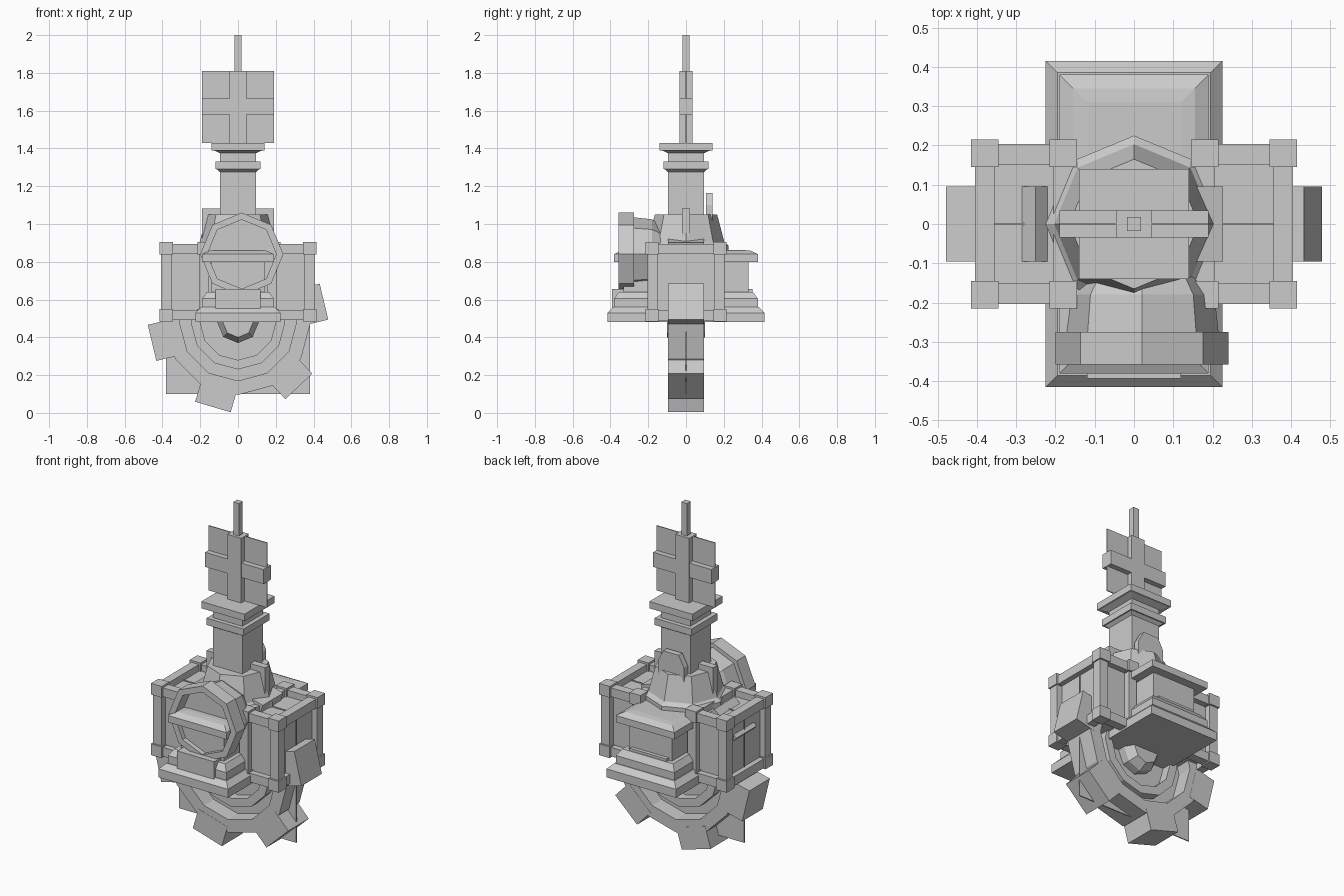
import bpy, bmesh, math
from mathutils import Vector, Matrix

if "Cube" in bpy.data.objects:
    bpy.data.objects.remove(bpy.data.objects["Cube"])

# ---------- helpers ----------
def finish(name, bm):
    bmesh.ops.recalc_face_normals(bm, faces=bm.faces)
    me = bpy.data.meshes.new(name)
    bm.to_mesh(me)
    bm.free()
    ob = bpy.data.objects.new(name, me)
    bpy.context.collection.objects.link(ob)
    return ob

def loft(name, rings, closed=False):
    """Skin a list of point loops; cap the ends, or join last to first."""
    bm = bmesh.new()
    vs = [[bm.verts.new(p) for p in r] for r in rings]
    n = len(vs[0])
    pairs = list(zip(vs, vs[1:])) + ([(vs[-1], vs[0])] if closed else [])
    for a, b in pairs:
        for i in range(n):
            j = (i + 1) % n
            bm.faces.new((a[i], a[j], b[j], b[i]))
    if not closed:
        bm.faces.new(vs[0])
        bm.faces.new(vs[-1])
    return finish(name, bm)

def rect_stack(name, levels, square=False):
    rings = []
    for lv in levels:
        hx, hy, z = (lv[0], lv[0], lv[1]) if square else lv
        rings.append([(-hx, -hy, z), (hx, -hy, z), (hx, hy, z), (-hx, hy, z)])
    return loft(name, rings)

def round_y(name, n, cx, cz, prof, closed=False, turn=0.0):
    """Turned polygon along y; prof = (radius, y)."""
    rings = [[(cx + r * math.cos(turn + k * math.tau / n), y,
               cz + r * math.sin(turn + k * math.tau / n)) for k in range(n)] for r, y in prof]
    return loft(name, rings, closed)

def box(name, lo, hi, mat=None):
    bm = bmesh.new()
    bmesh.ops.create_cube(bm, size=1)
    for v in bm.verts:
        v.co = Vector([lo[i] + (v.co[i] + 0.5) * (hi[i] - lo[i]) for i in range(3)])
    if mat:
        bm.transform(mat)
    return finish(name, bm)

def cbox(name, c, h):
    return box(name, [a - b for a, b in zip(c, h)], [a + b for a, b in zip(c, h)])

# ---------- spire: rod, cross and card ----------
box("spire_rod", (-.018, -.018, 1.80), (.018, .018, 2.0))
box("cross_upright", (-.045, -.035, 1.43), (.045, .035, 1.81))
box("cross_arm", (-.19, -.034, 1.58), (.19, .034, 1.665))
box("cross_card", (-.19, -.003, 1.43), (.19, .003, 1.81))

# ---------- column with two collars ----------
rect_stack("column", [(.095, 1.03), (.095, 1.275), (.113, 1.29), (.12, 1.29), (.12, 1.33),
                      (.095, 1.33), (.095, 1.375), (.128, 1.39), (.14, 1.39), (.14, 1.43)], True)

# ---------- octagonal column base ----------
loft("column_base", [[(r * math.cos(k * math.pi / 4), r * math.sin(k * math.pi / 4), z)
     for k in range(8)] for r, z in ((.225, .84), (.225, .885), (.203, .905), (.165, 1.05))])
box("base_fins", (-.19, -.02, .9), (.19, .02, 1.083))
arch = [(-.085, .9), (.085, .9), (.085, 1.10), (.05, 1.165), (-.05, 1.165), (-.085, 1.10)]
loft("back_arch", [[(x, y, z) for x, z in arch] for y in (.105, .14)])

# ---------- front-to-back hall ----------
rect_stack("hall", [(.225, .415, .48), (.225, .415, .53), (.195, .385, .56), (.19, .38, .56),
                    (.19, .38, .605), (.165, .355, .64), (.14, .33, .64), (.14, .33, .80),
                    (.19, .38, .80), (.19, .38, .84), (.155, .345, .858), (.12, .31, .862)])
box("front_step", (-.12, -.393, .55), (.12, -.30, .655))
box("back_step", (-.12, .30, .60), (.12, .352, .655))

# ---------- side-to-side hall: recessed panels, posts, beams, corner blocks ----------
box("cross_hall", (-.375, -.17, .525), (.375, .17, .855))
for s in (-1, 1):
    for x in (.18, .38):
        for t in (-1, 1):
            cbox("frame_post", (s * x, t * .178, .695), (.027, .027, .16))
            for z in (.517, .872):
                cbox("corner_block", (s * x, t * .18, z), (.035, .035, .033))
        for z in (.517, .867):
            cbox("end_beam", (s * x, 0, z), (.025, .15, .027))
    for t in (-1, 1):
        for z in (.517, .867):
            cbox("side_beam", (s * .28, t * .178, z), (.07, .026, .026))

# ---------- front octagonal ring and tapered housing ----------
round_y("front_ring", 8, .02, .84, [(.22, -.358), (.22, -.275), (.183, -.275), (.183, -.358)], True)
round_y("ring_housing", 8, .02, .84, [(.183, -.28), (.195, -.275), (.185, -.18), (.12, -.08)])

# ---------- large toothed wheel ----------
CZ = .48
round_y("wheel_rim", 12, 0, CZ, [(.385, -.094), (.385, .094), (.31, .094), (.31, -.094)], True)
round_y("wheel_inner_ring", 12, 0, CZ, [(.25, -.06), (.25, .06), (.20, .06), (.20, -.06)], True)
round_y("wheel_hub", 8, 0, CZ, [(.08, -.10), (.11, -.05), (.11, .05), (.08, .10)])
box("wheel_card", (-.38, -.003, CZ - .38), (.38, .003, CZ + .38))
for k in range(6):
    m = Matrix.Translation((0, 0, CZ)) @ Matrix.Rotation(-math.radians(13.5 + 60 * k), 4, 'Y')
    box("wheel_tooth", (.34, -.095, -.098), (.468, .095, .098), m)
